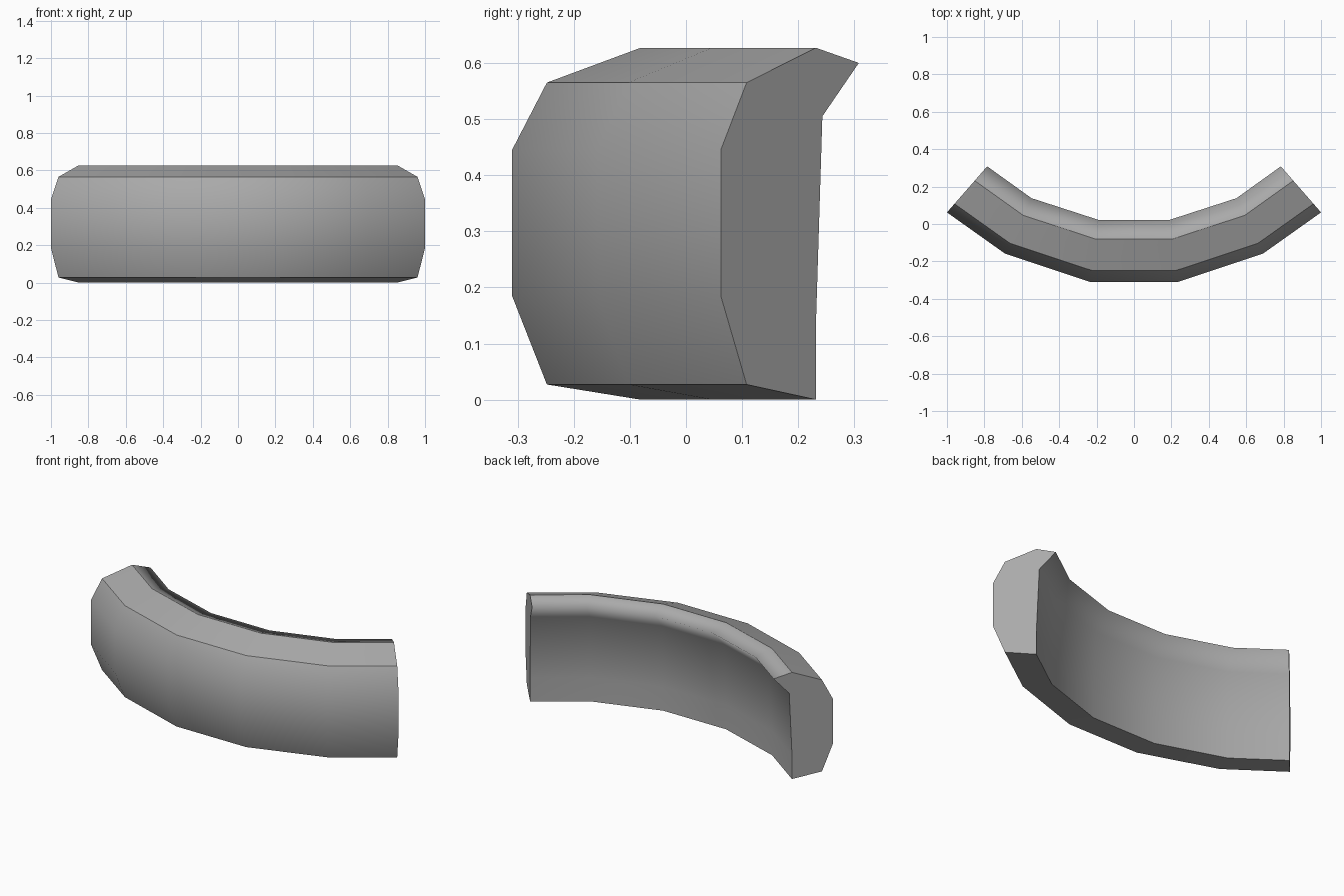
import bpy, bmesh
from mathutils import Vector

cube = bpy.data.objects.get("Cube")
if cube:
    bpy.data.objects.remove(cube, do_unlink=True)

# Grey material
grey = bpy.data.materials.new("grey")
grey.use_nodes = True
colour = (0.4, 0.4, 0.4, 1)
grey.diffuse_color = colour
grey.node_tree.nodes["Principled BSDF"].inputs["Base Color"].default_value = colour

# Cross-section: depth from outer to inner face (0..1), height, hard edge
profile = [
    (0, 0.185, False), (0, 0.445, False), (0.187, 0.565, True),
    (0.69, 0.627, True), (1, 0.6, False), (0.736, 0.505, False),
    (0.69, 0.14, False), (0.69, 0, True), (0.187, 0.027, True),
]

# Arc stations of the left half: outer point, inner point; mirrored to the right
half = [((0.235, -0.31), (0.19, 0.022)),
        ((0.69, -0.158), (0.548, 0.138)),
        ((1.0, 0.062), (0.785, 0.308))]
mirrored = [((-o[0], o[1]), (-i[0], i[1])) for o, i in reversed(half)]
stations = mirrored + half

# Sweep the cross-section along the arc
bm = bmesh.new()
rings = []
for outer, inner in stations:
    ring = []
    for depth, z, hard in profile:
        p = Vector(outer).lerp(Vector(inner), depth)
        ring.append(bm.verts.new((p.x, p.y, z)))
    rings.append(ring)

count = len(profile)
for a, b in zip(rings, rings[1:]):
    for k in range(count):
        n = (k + 1) % count
        bm.faces.new((a[k], a[n], b[n], b[k]))
caps = [bm.faces.new(rings[0]), bm.faces.new(rings[-1])]
bmesh.ops.recalc_face_normals(bm, faces=bm.faces)

# Smooth bends along the arc, hard bevel lines and end caps
for face in bm.faces:
    face.smooth = True
for a, b in zip(rings, rings[1:]):
    for k, (depth, z, hard) in enumerate(profile):
        if hard:
            bm.edges.get((a[k], b[k])).smooth = False
for cap in caps:
    for edge in cap.edges:
        edge.smooth = False

mesh = bpy.data.meshes.new("curved_bumper")
bm.to_mesh(mesh)
bm.free()
mesh.materials.append(grey)
bumper = bpy.data.objects.new("curved_bumper", mesh)
bpy.context.collection.objects.link(bumper)
